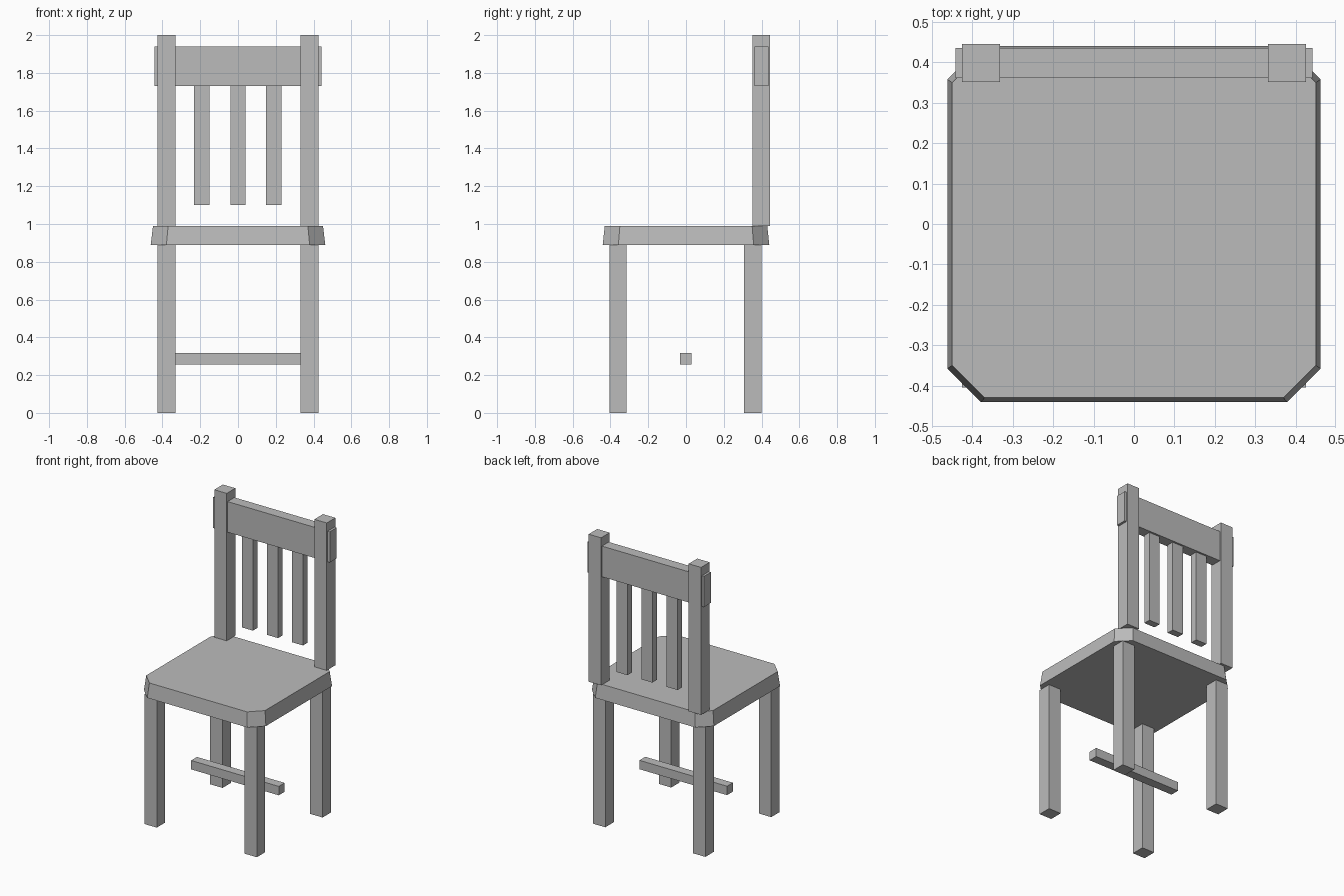
import bpy
import bmesh

if "Cube" in bpy.data.objects:
    bpy.data.objects.remove(bpy.data.objects["Cube"])

wood = bpy.data.materials.new("plain grey")
wood.diffuse_color = (0.5, 0.5, 0.5, 1)
wood.use_nodes = True
wood.node_tree.nodes["Principled BSDF"].inputs["Base Color"].default_value = wood.diffuse_color


def finish(name, bm):
    bmesh.ops.recalc_face_normals(bm, faces=bm.faces)
    mesh = bpy.data.meshes.new(name)
    bm.to_mesh(mesh)
    bm.free()
    mesh.materials.append(wood)
    bpy.context.collection.objects.link(bpy.data.objects.new(name, mesh))


def box(name, x, y, z):
    """Box given as (min, max) spans on each axis."""
    bm = bmesh.new()
    bmesh.ops.create_cube(bm, size=1)
    for v in bm.verts:
        v.co = [s[0] if c < 0 else s[1] for c, s in zip(v.co, (x, y, z))]
    finish(name, bm)


def octagon(bm, hx, hy, cut, z):
    """Ring of a rectangle with clipped corners."""
    pts = [(hx, hy - cut), (hx - cut, hy), (cut - hx, hy), (-hx, hy - cut),
           (-hx, cut - hy), (cut - hx, -hy), (hx - cut, -hy), (hx, cut - hy)]
    return [bm.verts.new((px, py, z)) for px, py in pts]


# Seat: clipped-corner slab, slightly narrower on top
bm = bmesh.new()
low = octagon(bm, 0.462, 0.441, 0.083, 0.89)
high = octagon(bm, 0.45, 0.43, 0.08, 0.99)
bm.faces.new(low)
bm.faces.new(high)
for i in range(8):
    j = (i + 1) % 8
    bm.faces.new((low[i], low[j], high[j], high[i]))
finish("seat", bm)

# Legs and back posts, on both sides
for side, x in (("left", (-0.426, -0.332)), ("right", (0.332, 0.426))):
    box("front_leg_" + side, x, (-0.405, -0.314), (0, 0.89))
    box("rear_leg_" + side, x, (0.307, 0.399), (0, 0.89))
    box("back_post_" + side, x, (0.352, 0.445), (0.99, 2.0))

# Top rail passing through the posts
box("top_rail", (-0.442, 0.442), (0.362, 0.436), (1.73, 1.94))

# Back slats hanging from the rail
for i, cx in enumerate((-0.191, 0, 0.189)):
    box(f"back_slat_{i + 1}", (cx - 0.041, cx + 0.041), (0.375, 0.423), (1.10, 1.73))

# Stretcher bar between the legs
box("stretcher", (-0.332, 0.332), (-0.033, 0.03), (0.257, 0.318))
